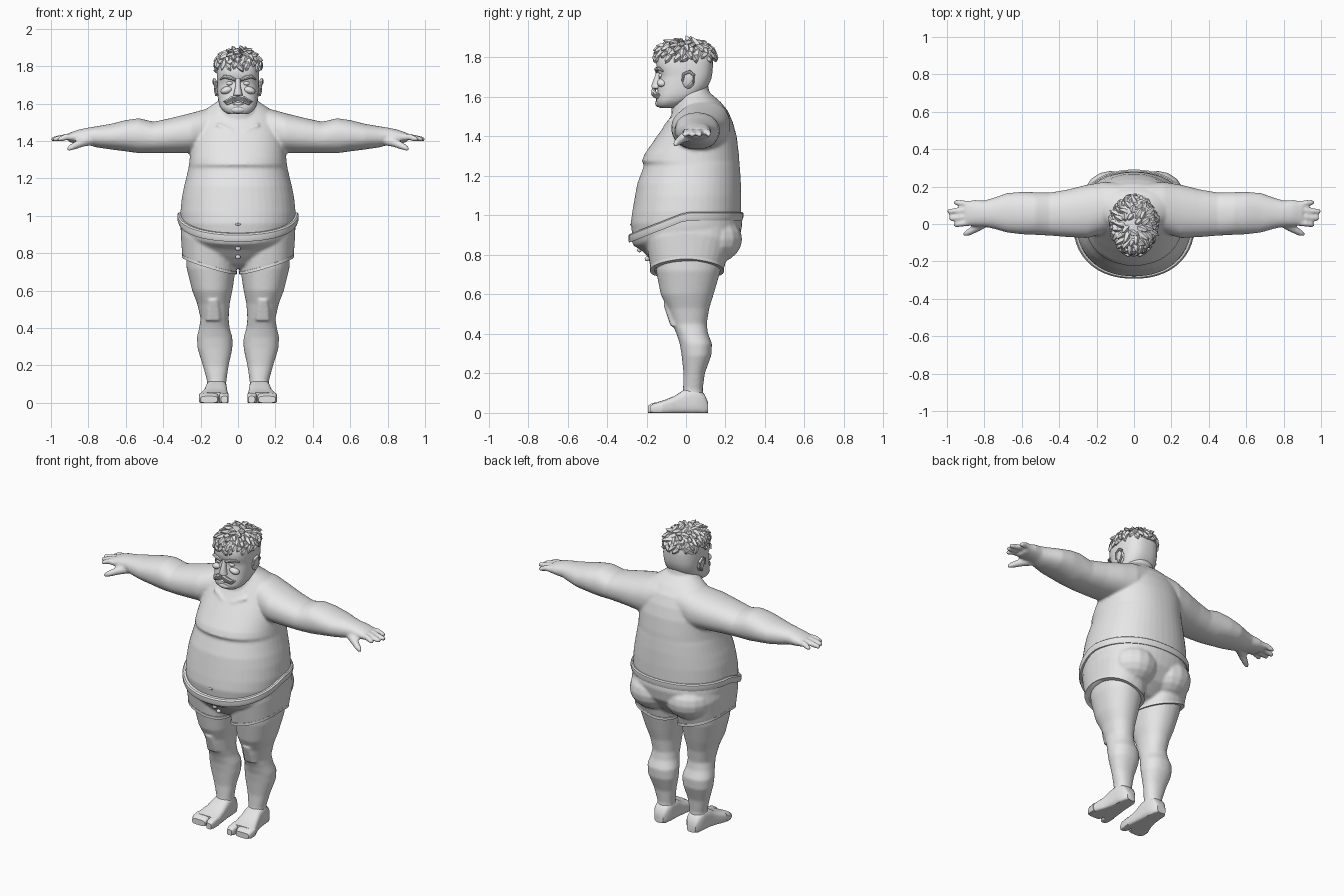
import bpy, bmesh, math, random
from mathutils import Vector, Matrix

random.seed(4)
GREY = bpy.data.materials.new("plain_grey")
GREY.diffuse_color = (0.8, 0.8, 0.8, 1)


def skin_rings(bm, rings, closed=False):
    """Bridge equally sized point rings; cap the ends or close the loop."""
    vs = [[bm.verts.new(p) for p in r] for r in rings]
    n = len(vs[0])
    pairs = list(zip(vs, vs[1:])) + ([(vs[-1], vs[0])] if closed else [])
    for a, b in pairs:
        for i in range(n):
            bm.faces.new((a[i], a[(i + 1) % n], b[(i + 1) % n], b[i]))
    if not closed:
        bm.faces.new(vs[0])
        bm.faces.new(vs[-1])


def loft(bm, axis, rows, sides=32, n=2.2, warp=None, mirror=False, closed=False):
    """rows: (position on axis, min a, max a, min b, max b), superellipse sections."""
    rings = []
    for t, a0, a1, b0, b1 in rows:
        ring = []
        for i in range(sides):
            an = 2 * math.pi * (i + 0.5) / sides
            c, s = math.cos(an), math.sin(an)
            a = (a0 + a1) / 2 + (a1 - a0) / 2 * math.copysign(abs(c) ** (2 / n), c)
            b = (b0 + b1) / 2 + (b1 - b0) / 2 * math.copysign(abs(s) ** (2 / n), s)
            p = Vector({'x': (t, a, b), 'y': (a, t, b), 'z': (a, b, t)}[axis])
            ring.append(warp(p) if warp else p)
        rings.append(ring)
    skin_rings(bm, rings, closed)
    if mirror:
        skin_rings(bm, [[Vector((-p.x, p.y, p.z)) for p in r] for r in rings], closed)


def tube(bm, pts, radii, sides=8, mirror=False):
    pts = [Vector(p) for p in pts]
    rings = []
    for i, p in enumerate(pts):
        d = pts[min(i + 1, len(pts) - 1)] - pts[max(i - 1, 0)]
        q = d.to_track_quat('Z', 'Y')
        rings.append([p + q @ Vector((radii[i] * math.cos(2 * math.pi * k / sides),
                                      radii[i] * math.sin(2 * math.pi * k / sides), 0))
                      for k in range(sides)])
    skin_rings(bm, rings)
    if mirror:
        skin_rings(bm, [[Vector((-p.x, p.y, p.z)) for p in r] for r in rings])


def ball(bm, c, r, mirror=False, rot=0):
    for s in ((1, -1) if mirror else (1,)):
        m = (Matrix.Translation((c[0] * s, c[1], c[2])) @ Matrix.Rotation(rot * s, 4, 'Y')
             @ Matrix.Diagonal((*r, 1)))
        bmesh.ops.create_uvsphere(bm, u_segments=16, v_segments=10, radius=1, matrix=m)


def finish(name, bm, voxel=0, smooth=0, angle=40):
    bmesh.ops.recalc_face_normals(bm, faces=bm.faces)
    me = bpy.data.meshes.new(name)
    bm.to_mesh(me)
    bm.free()
    me.materials.append(GREY)
    ob = bpy.data.objects.new(name, me)
    bpy.context.collection.objects.link(ob)
    bpy.ops.object.select_all(action='DESELECT')
    bpy.context.view_layer.objects.active = ob
    ob.select_set(True)
    if voxel:
        m = ob.modifiers.new("merge", 'REMESH')
        m.mode, m.voxel_size, m.use_smooth_shade = 'VOXEL', voxel, True
        m = ob.modifiers.new("soften", 'SMOOTH')
        m.factor, m.iterations = 0.5, smooth
    else:
        bpy.ops.object.shade_smooth_by_angle(angle=math.radians(angle))
    return ob


# Body: torso, neck, arms, palms, fingers and legs merged into one skin
bm = bmesh.new()
torso = [(.82, .22, -.19, .2), (.9, .29, -.272, .26), (.96, .305, -.28, .275), (1.02, .308, -.272, .28),
         (1.1, .3, -.258, .28), (1.16, .288, -.247, .278), (1.19, .28, -.236, .277),
         (1.255, .265, -.212, .272), (1.275, .262, -.224, .27), (1.31, .258, -.21, .268),
         (1.4, .25, -.148, .257), (1.47, .238, -.098, .238), (1.53, .21, -.06, .212),
         (1.575, .165, -.035, .175), (1.605, .12, -.03, .14), (1.63, .09, -.02, .11)]
loft(bm, 'z', [(z, -w, w, f, b) for z, w, f, b in torso], 48)
loft(bm, 'z', [(1.48, -.11, .11, -.07, .15), (1.56, -.1, .1, -.075, .13), (1.67, -.09, .09, -.06, .11)])
arm = [(.08, -.03, .22, 1.36, 1.585), (.16, -.05, .225, 1.33, 1.575), (.25, -.075, .21, 1.335, 1.55),
       (.35, -.07, .185, 1.335, 1.525), (.45, -.062, .168, 1.335, 1.503), (.53, -.058, .17, 1.335, 1.522),
       (.6, -.055, .172, 1.345, 1.512), (.68, -.045, .165, 1.355, 1.492), (.75, -.025, .14, 1.365, 1.48),
       (.8, -.015, .125, 1.378, 1.472), (.85, -.012, .128, 1.385, 1.462), (.9, -.008, .122, 1.393, 1.445)]
loft(bm, 'x', arm, mirror=True)
for y, tip, ty in ((.01, .965, -.005), (.042, .99, .03), (.075, 1.0, .068), (.105, .965, .115)):
    tube(bm, [(.87, y, 1.42), (.92, (y + ty) / 2, 1.422), (tip - .015, ty, 1.41), (tip, ty, 1.407)],
         [.02, .018, .015, .009], mirror=True)
tube(bm, [(.79, .015, 1.405), (.84, -.02, 1.39), (.89, -.048, 1.367), (.912, -.058, 1.355)],
     [.03, .024, .018, .01], mirror=True)
leg = [(.84, .03, .28, -.15, .19), (.72, .012, .275, -.152, .175), (.6, .03, .245, -.128, .14),
       (.53, .045, .218, -.095, .118), (.45, .05, .2, -.07, .105), (.4, .045, .208, -.048, .112),
       (.35, .03, .22, -.032, .132), (.29, .03, .216, -.022, .128), (.2, .05, .188, -.012, .095),
       (.12, .062, .166, -.015, .085), (.04, .065, .165, -.03, .09)]
loft(bm, 'z', leg, mirror=True)
loft(bm, 'z', [(.44, .093, .172, -.078, 0), (.5, .097, .168, -.098, 0), (.55, .106, .16, -.115, 0)],
     n=5, mirror=True)                                            # kneecaps
tube(bm, [(.03, -.105, 1.448), (.11, -.075, 1.487)], [.012, .012], mirror=True)   # collarbones
finish("body", bm, .0085, 4)


# Feet with a separate big toe
bm = bmesh.new()
ground = lambda p: Vector((p.x, p.y, max(p.z, 0)))
loft(bm, 'y', [(.112, .085, .145, 0, .055), (.09, .068, .162, -.01, .1), (.04, .06, .17, -.01, .13),
               (-.015, .058, .175, -.01, .115), (-.06, .055, .186, -.01, .085), (-.11, .05, .205, -.01, .065),
               (-.145, .05, .21, -.005, .055)], 24, 3.5, ground, True)
for a, b, e in ((.05, .1, -.192), (.104, .21, -.18)):
    loft(bm, 'y', [(-.12, a, b, -.005, .058), (e + .02, a, b, -.005, .05), (e, a + .006, b - .01, 0, .036)],
         16, 4, ground, True)
finish("feet", bm)


# Shorts dip at the front under the belly
def dip(p):
    k = min(1, max(0, (p.z - .75) / .2))
    return Vector((p.x, p.y, p.z - .11 * k * max(0, -p.y / .28)))


bm = bmesh.new()
hips = [(1.0, .312, -.283, .28), (.95, .31, -.265, .285), (.88, .3, -.225, .27),
        (.8, .25, -.185, .215), (.74, .16, -.14, .14), (.72, .09, -.09, .09)]
loft(bm, 'z', [(z, -w, w, f, b) for z, w, f, b in hips], 48, 2.2, dip)
hem = lambda p: Vector((p.x, p.y, p.z + .045 * (abs(p.x) - .15) / .15 + .015 * (1 - abs(p.y) / .15)))
loft(bm, 'z', [(.93, .04, .295, -.19, .22), (.85, .01, .307, -.2, .225), (.725, .008, .298, -.178, .188)],
     32, 2.4, hem, True)
ball(bm, (.125, .135, .88), (.15, .15, .125), True)
finish("shorts", bm, .0085, 3)

# Waistband and hem trims
bm = bmesh.new()
band = [(z, -.312 - o, .312 + o, -.28 - o, .278 + o)
        for z, o in ((.975, -.02), (.975, .008), (.99, .013), (1.012, .013), (1.018, .006), (1.014, -.02))]
loft(bm, 'z', band, 48, 2.2, dip, closed=True)
finish("waistband", bm, angle=30)
bm = bmesh.new()
loft(bm, 'z', [(.722, .012 - o, .292 + o, -.174 - o, .184 + o) if k else (.738, .012 - o, .292 + o, -.174 - o, .184 + o)
               for k, o in ((1, -.015), (1, .008), (0, .008), (0, -.015))], 32, 2.4, hem, True, True)
finish("hem_trim", bm, angle=30)

# Buttons and navel
bm = bmesh.new()
for z, y in ((.825, -.236), (.78, -.197)):
    ball(bm, (0, y, z), (.014, .012, .012))
ball(bm, (0, -.277, .955), (.016, .006, .006))
finish("buttons_and_navel", bm)

# Head
bm = bmesh.new()
head = [(1.545, .055, -.135, -.05), (1.56, .08, -.148, -.02), (1.585, .098, -.152, .03), (1.62, .107, -.146, .09),
        (1.66, .111, -.142, .115), (1.69, .112, -.138, .128), (1.715, .113, -.134, .133), (1.735, .114, -.147, .135),
        (1.77, .114, -.15, .138), (1.81, .11, -.146, .135), (1.85, .09, -.12, .11), (1.87, .05, -.07, .06)]
loft(bm, 'z', [(z, -w, w, f, b) for z, w, f, b in head], 32, 2.7)
finish("head", bm)

# Face: nose, brows, eyes, cheeks, mouth and ears
bm = bmesh.new()
loft(bm, 'z', [(1.638, -.016, .016, -.16, -.12), (1.645, -.026, .026, -.174, -.12), (1.66, -.022, .022, -.176, -.12),
               (1.7, -.013, .013, -.16, -.12), (1.735, -.014, .014, -.151, -.12)], 12, 2)
finish("nose", bm)
bm = bmesh.new()
tube(bm, [(.014, -.148, 1.727), (.045, -.15, 1.74), (.075, -.137, 1.744), (.095, -.118, 1.73)],
     [.007, .011, .009, .004], mirror=True)
finish("eyebrows", bm)
bm = bmesh.new()
ball(bm, (.045, -.127, 1.708), (.018, .013, .011), True)
finish("eyes", bm)
bm = bmesh.new()
ball(bm, (.06, -.122, 1.672), (.034, .026, .02), True, .3)
ball(bm, (0, -.143, 1.598), (.032, .013, .008))
ball(bm, (0, -.138, 1.568), (.04, .018, .02))
finish("cheeks_and_mouth", bm)
bm = bmesh.new()
ball(bm, (.114, .012, 1.685), (.012, .032, .043), True, .15)
tube(bm, [(.12, -.018, 1.68), (.124, -.012, 1.715), (.127, .018, 1.728), (.127, .04, 1.71),
          (.122, .035, 1.675), (.117, .005, 1.645)], [.006, .008, .009, .009, .008, .006], mirror=True)
finish("ears", bm)

# Moustache of overlapping locks
bm = bmesh.new()
for k in range(4):
    d = k * .006
    tube(bm, [(.004, -.158, 1.64 - d), (.03, -.166, 1.632 - d), (.058, -.152, 1.615 - d * .8),
              (.078 - d, -.132, 1.612 - d)], [.007, .011, .009, .002], 6, True)
finish("moustache", bm, angle=30)

# Hair: a cap covered with short tufts swept away from the crown
bm = bmesh.new()
C, R = Vector((0, -.004, 1.795)), Vector((.112, .144, .082))
cap = [(1.79, .113, -.148, .142), (1.83, .11, -.143, .136), (1.86, .088, -.12, .112), (1.88, .045, -.065, .06)]
loft(bm, 'z', [(z, -w, w, f, b) for z, w, f, b in cap], 32, 2.4)
N = 85
for i in range(N):
    h = .02 + .95 * (i + .5) / N
    an = i * 2.39996
    r = math.sqrt(1 - h * h)
    d = Vector((r * math.cos(an), r * math.sin(an), h))
    base = C + Vector((d.x * R.x, d.y * R.y, d.z * R.z))
    nor = Vector((d.x / R.x, d.y / R.y, d.z / R.z)).normalized()
    flow = Vector((d.x + random.uniform(-.6, .6), d.y - .15 + random.uniform(-.4, .4), -.3))
    flow = (flow - nor * flow.dot(nor)).normalized()
    L = random.uniform(.032, .055)
    lift = random.uniform(.012, .034) if h > .5 else random.uniform(.0, .01)
    tube(bm, [base - flow * L * .5 - nor * .01, base + nor * .007, base + flow * L * .5 + nor * (.006 + lift * .5),
              base + flow * L * .8 + nor * lift], [.012, .018, .012, .001], 5)
finish("hair", bm, angle=30)
